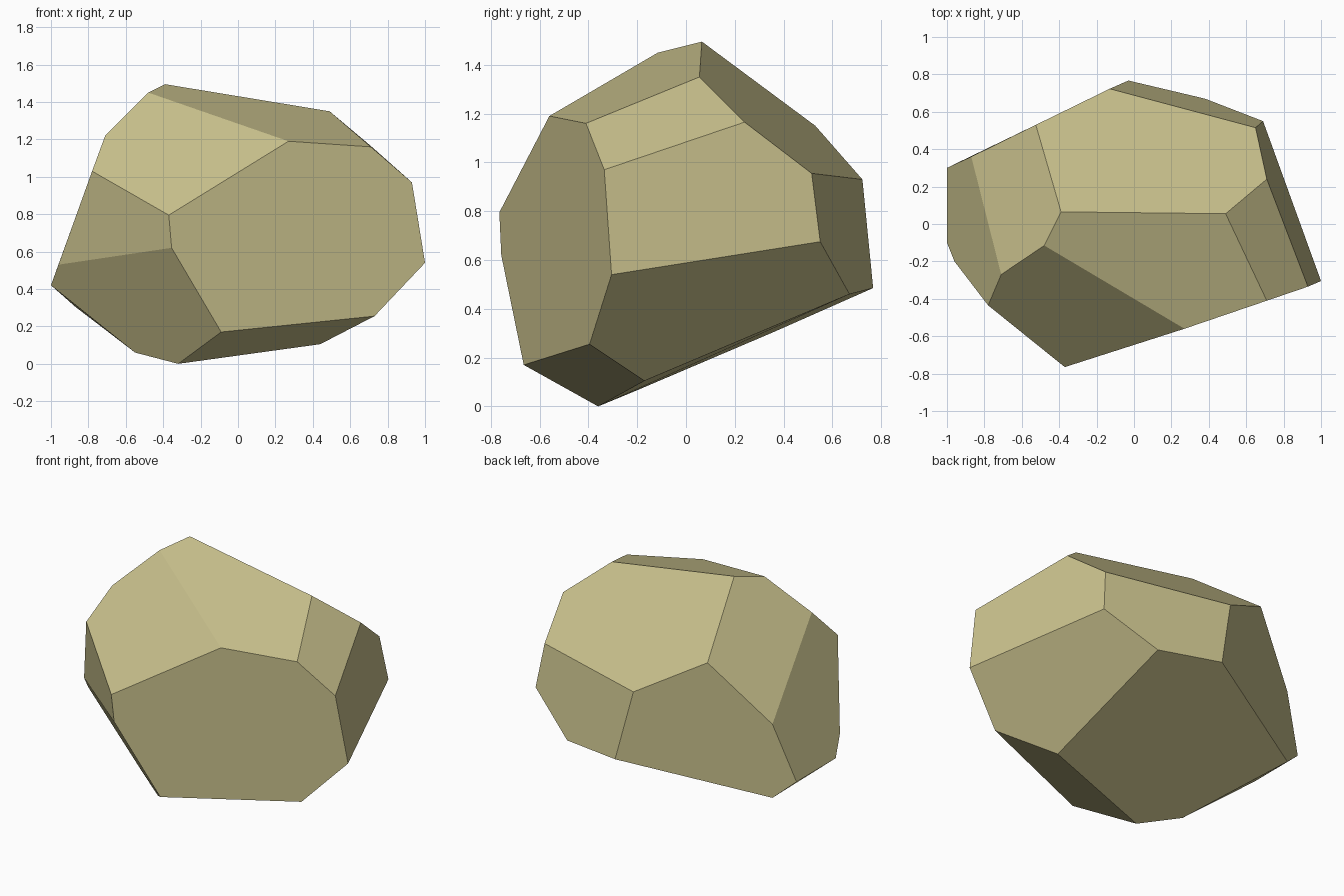
import bpy, bmesh, math

if "Cube" in bpy.data.objects:
    bpy.data.objects.remove(bpy.data.objects["Cube"])

# Corners of the faceted boulder, listed by region
front = [(-.37, -.765, .795), (-.355, -.757, .62), (-.09, -.665, .17),
         (.73, -.395, .255), (1, -.305, .54), (.93, -.335, .97),
         (.71, -.41, 1.16), (.27, -.56, 1.19)]
top = [(-.48, -.115, 1.45), (-.39, .065, 1.495), (.49, .055, 1.35), (.71, .24, 1.165)]
back = [(.65, .515, .955), (.69, .55, .675), (.38, .67, .46),
        (-.03, .767, .485), (-.13, .723, .93), (-.525, .53, 1.15)]
left = [(-.71, -.27, 1.22), (-.78, -.435, 1.03), (-.96, -.2, .53),
        (-1, -.1, .42), (-1, .3, .42), (-.87, .36, .78), (-.87, .36, .305)]
base = [(-.32, -.36, 0), (.44, -.17, .105), (-.55, -.215, .06)]

# Wrap the corners in a hull and merge coplanar triangles into flat facets
bm = bmesh.new()
for co in front + top + back + left + base:
    bm.verts.new(co)
bmesh.ops.convex_hull(bm, input=bm.verts[:])
bmesh.ops.dissolve_limit(bm, angle_limit=math.radians(4),
                         verts=bm.verts[:], edges=bm.edges[:])
bmesh.ops.recalc_face_normals(bm, faces=bm.faces[:])

mesh = bpy.data.meshes.new("boulder")
bm.to_mesh(mesh)
bm.free()

# One sandy stone colour
stone = bpy.data.materials.new("sandy stone")
stone.diffuse_color = (.578, .527, .262, 1)
stone.use_nodes = True
stone.node_tree.nodes["Principled BSDF"].inputs["Base Color"].default_value = stone.diffuse_color
mesh.materials.append(stone)

boulder = bpy.data.objects.new("boulder", mesh)
bpy.context.collection.objects.link(boulder)
